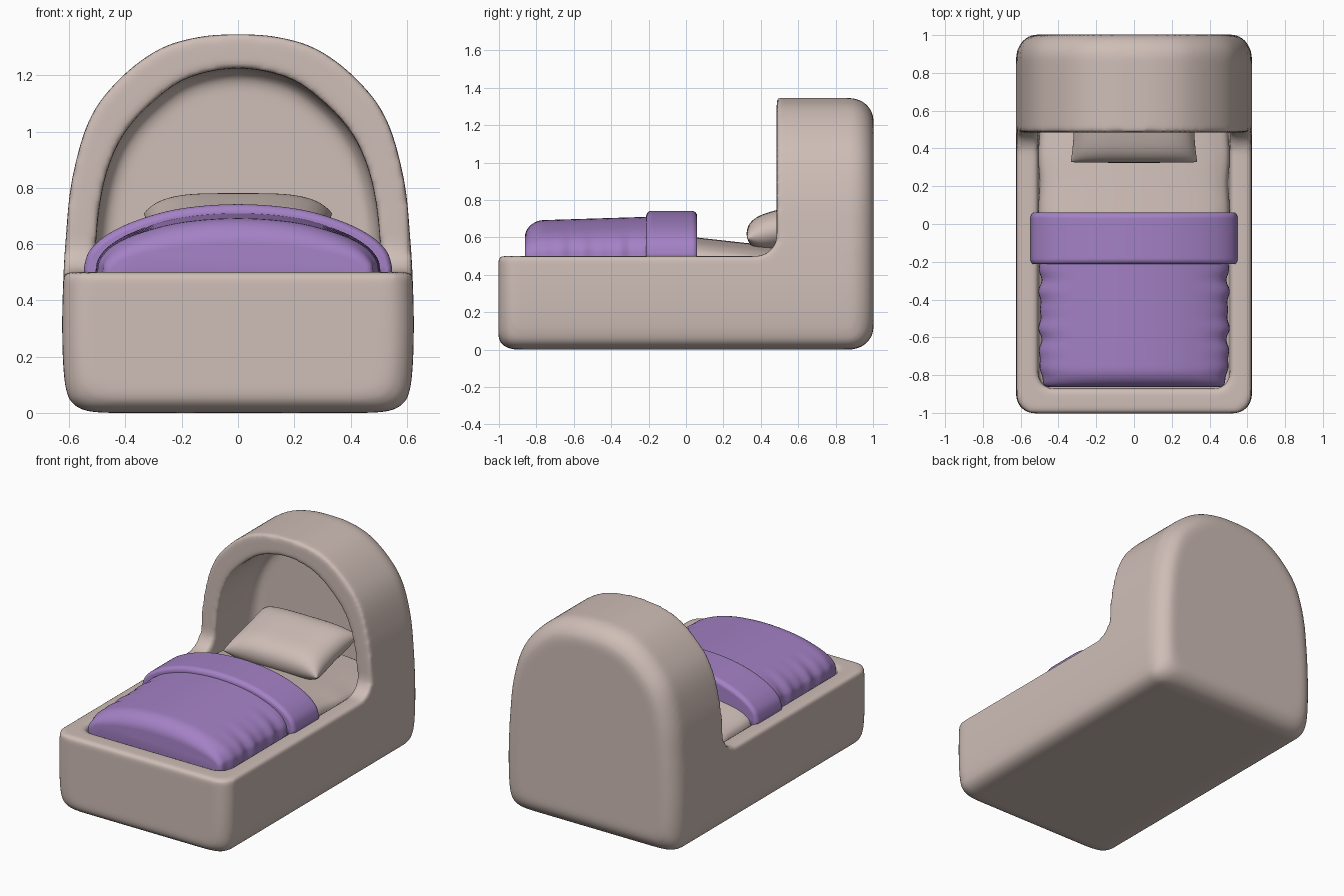
import bpy, bmesh, math
from mathutils import Matrix, Vector

if "Cube" in bpy.data.objects:
    bpy.data.objects.remove(bpy.data.objects["Cube"])


def material(name, rgb):
    m = bpy.data.materials.new(name)
    m.diffuse_color = (*rgb, 1)
    m.use_nodes = True
    m.node_tree.nodes["Principled BSDF"].inputs["Base Color"].default_value = m.diffuse_color
    return m


BEIGE = material("warm beige", (0.62, 0.51, 0.47))
PURPLE = material("soft purple", (0.37, 0.22, 0.56))


def finish(name, bm, mat):
    bmesh.ops.recalc_face_normals(bm, faces=bm.faces)
    me = bpy.data.meshes.new(name)
    bm.to_mesh(me)
    bm.free()
    me.materials.append(mat)
    me.shade_smooth()
    ob = bpy.data.objects.new(name, me)
    bpy.context.collection.objects.link(ob)
    return ob


def curve(pts, steps=5):
    """Smooth half profile (bottom centre to top centre), mirrored to a closed loop."""
    p = [Vector(q) for q in pts]
    p = [p[0]] + p + [Vector((-p[-2].x, p[-2].y))]
    half = []
    for a, b, c, d in zip(p, p[1:], p[2:], p[3:]):
        for i in range(steps):
            t = i / steps
            half.append(0.5 * (2 * b + (c - a) * t + (2 * a - 5 * b + 4 * c - d) * t * t
                               + (3 * b - a - 3 * c + d) * t ** 3))
    half.append(p[-2])
    return half + [Vector((-q.x, q.y)) for q in reversed(half[1:-1])]


def loft(name, pts, y0, y1, zc, front, back, mat, shape=None):
    """Sweep a profile along y; front and back give (x, z, y) radii of the rounded ends."""
    prof = curve(pts)
    w = max(q.x for q in prof)
    h = max(q.y for q in prof) - zc
    arc = [math.radians(a) for a in range(0, 91, 10)]
    rings = [(y0 + front[2] * (1 - math.cos(a)), front, 1 - math.sin(a)) for a in arc]
    ya, yb = y0 + front[2], y1 - back[2]
    rings += [(ya + (yb - ya) * i / 40, front, 0) for i in range(1, 40)]
    rings += [(y1 - back[2] * (1 - math.cos(a)), back, 1 - math.sin(a)) for a in reversed(arc)]
    bm = bmesh.new()
    loops = []
    for y, r, k in rings:
        loop = []
        for q in prof:
            co = Vector((q.x * (1 - k * r[0] / w), y, zc + (q.y - zc) * (1 - k * r[1] / h)))
            loop.append(bm.verts.new(shape(co) if shape else co))
        loops.append(loop)
    n = len(prof)
    for a, b in zip(loops, loops[1:]):
        for i in range(n):
            bm.faces.new((a[i], a[(i + 1) % n], b[(i + 1) % n], b[i]))
    bm.faces.new(loops[0])
    bm.faces.new(loops[-1])
    return finish(name, bm, mat)


# Frame: full-length arched block
frame = loft("bed_frame", [(0, 0), (0.3, 0), (0.5, 0.002), (0.57, 0.02), (0.605, 0.06), (0.62, 0.15),
                           (0.625, 0.3), (0.622, 0.45), (0.613, 0.61), (0.59, 0.83), (0.527, 1.045),
                           (0.42, 1.188), (0.28, 1.293), (0.135, 1.337), (0, 1.345)],
             -1.003, 1.003, 0.67, (0.1, 0.07, 0.1), (0.11, 0.12, 0.13), BEIGE)

# Cutter for the hollow of the bed and hood
hollow = loft("hollow_cutter", [(0, 0.4), (0.3, 0.4), (0.49, 0.4), (0.505, 0.42), (0.505, 0.6), (0.488, 0.76),
                                (0.455, 0.89), (0.4, 1.0), (0.31, 1.1), (0.18, 1.19), (0, 1.225)],
              -0.87, 0.88, 0.7, (0.07, 0.05, 0.08), (0.06, 0.06, 0.1), BEIGE)

# Cutter for the open space in front of the hood, with a filleted corner
side = [(-1.5, 0.5), (0.375, 0.5)]
side += [(0.375 + 0.11 * math.sin(a), 0.61 - 0.11 * math.cos(a))
         for a in (math.radians(d) for d in range(10, 91, 10))]
side += [(0.485, 2), (-1.5, 2)]
bm = bmesh.new()
face = bm.faces.new([bm.verts.new((-1, y, z)) for y, z in side])
ext = bmesh.ops.extrude_face_region(bm, geom=[face])["geom"]
bmesh.ops.translate(bm, vec=(2, 0, 0), verts=[v for v in ext if isinstance(v, bmesh.types.BMVert)])
front_cut = finish("front_cutter", bm, BEIGE)

# Carve the frame and soften every edge
bpy.context.view_layer.objects.active = frame
for cutter in (front_cut, hollow):
    mod = frame.modifiers.new("carve", 'BOOLEAN')
    mod.operation, mod.solver, mod.object = 'DIFFERENCE', 'EXACT', cutter
    bpy.ops.object.modifier_apply(modifier=mod.name)
    bpy.data.objects.remove(cutter)
mod = frame.modifiers.new("even_mesh", 'REMESH')
mod.mode, mod.voxel_size, mod.use_smooth_shade = 'VOXEL', 0.014, True
bpy.ops.object.modifier_apply(modifier=mod.name)
mod = frame.modifiers.new("soften", 'SMOOTH')
mod.factor, mod.iterations = 0.5, 10
bpy.ops.object.modifier_apply(modifier=mod.name)


# Mattress: domed, falling slightly toward the pillow
def mattress_shape(co):
    if co.z > 0.4:
        co.z -= 0.11 * (co.y - 0.05) * min(1, (co.z - 0.4) / 0.15)
    co.x += 0.004 * math.sin(co.y * 22) * (1 if co.x > 0 else -1) * min(1, abs(co.x) * 2)
    return co


loft("mattress", [(0, 0.38), (0.3, 0.38), (0.48, 0.38), (0.5, 0.42), (0.5, 0.49), (0.47, 0.535),
                  (0.38, 0.57), (0.2, 0.593), (0, 0.6)],
     -0.2, 0.87, 0.4, (0.03, 0.03, 0.03), (0.05, 0.05, 0.05), BEIGE, mattress_shape)


# Blanket: domed, with soft creases along its sides
def blanket_shape(co):
    if co.z > 0.5:
        co.z += 0.03 * (co.y + 0.2) * (co.z - 0.5) / 0.2
    edge = max(0, abs(co.x) - 0.3) / 0.2
    crease = 0.005 * edge * (math.sin(co.y * 38) + math.sin(co.y * 61 + 1))
    co.x -= crease * (1 if co.x > 0 else -1)
    return co


loft("blanket", [(0, 0.42), (0.3, 0.42), (0.47, 0.42), (0.495, 0.45), (0.497, 0.51), (0.485, 0.555),
                 (0.44, 0.605), (0.35, 0.652), (0.2, 0.694), (0, 0.71)],
     -0.862, 0.0, 0.48, (0.05, 0.1, 0.1), (0.02, 0.02, 0.02), PURPLE, blanket_shape)

# Turned-down band of the blanket
loft("blanket_fold", [(0, 0.485), (0.3, 0.485), (0.52, 0.485), (0.545, 0.495), (0.546, 0.525), (0.525, 0.58),
                      (0.46, 0.637), (0.35, 0.688), (0.2, 0.727), (0, 0.742)],
     -0.213, 0.06, 0.5, (0.02, 0.03, 0.03), (0.02, 0.03, 0.03), PURPLE)

# Pillow: two bulged sheets joined at the seam, leaning back
bm = bmesh.new()
for s in (1, -1):
    for v in bmesh.ops.create_grid(bm, x_segments=32, y_segments=32, size=1)["verts"]:
        u, w = (math.sin(c * math.pi / 2) for c in v.co.xy)
        bulge = math.sqrt(max(0, (1 - u ** 4) * (1 - w ** 4)))
        v.co = (0.335 * u * (1 - 0.05 * (1 - w * w)), 0.22 * w, s * 0.105 * bulge)
bmesh.ops.remove_doubles(bm, verts=bm.verts, dist=0.0005)
bm.transform(Matrix.Translation((0, 0.54, 0.652)) @ Matrix.Rotation(math.radians(15), 4, 'X'))
finish("pillow", bm, BEIGE)
